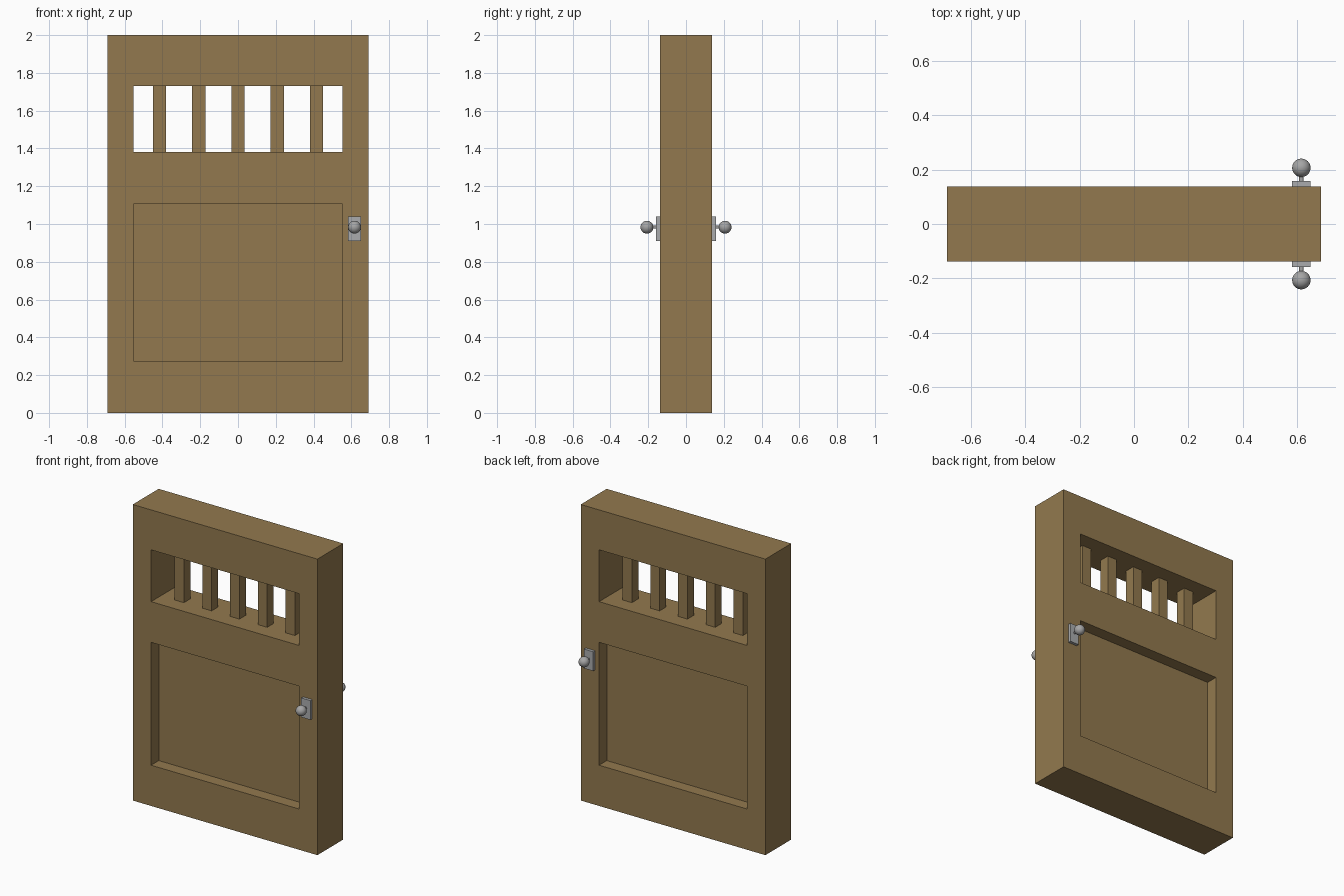
import bpy, bmesh, math
from mathutils import Matrix, Vector

if "Cube" in bpy.data.objects:
    bpy.data.objects.remove(bpy.data.objects["Cube"])


def material(name, rgb):
    m = bpy.data.materials.new(name)
    m.diffuse_color = (*rgb, 1)
    m.use_nodes = True
    m.node_tree.nodes["Principled BSDF"].inputs["Base Color"].default_value = m.diffuse_color
    return m


wood = material("brown_wood", (0.288, 0.191, 0.077))
plate_metal = material("plate_grey", (0.40, 0.41, 0.42))
knob_metal = material("knob_grey", (0.38, 0.38, 0.38))


def finish(name, bm, mat):
    bmesh.ops.recalc_face_normals(bm, faces=bm.faces)
    me = bpy.data.meshes.new(name)
    bm.to_mesh(me)
    bm.free()
    me.materials.append(mat)
    ob = bpy.data.objects.new(name, me)
    bpy.context.collection.objects.link(ob)
    return ob


def box(name, x, y, z, mat):
    bm = bmesh.new()
    size = Matrix.Diagonal((x[1] - x[0], y[1] - y[0], z[1] - z[0], 1))
    centre = Vector((sum(x) / 2, sum(y) / 2, sum(z) / 2))
    bmesh.ops.create_cube(bm, size=1, matrix=Matrix.Translation(centre) @ size)
    return finish(name, bm, mat)


T = 0.138                                   # half thickness of the door
xs = [-0.69, -0.553, 0.553, 0.69]
zs = [0, 0.275, 1.105, 1.38, 1.73, 2.0]

# Door frame: one solid with a panel opening and a window opening
bm = bmesh.new()
v = [[bm.verts.new((x, -T, z)) for z in zs] for x in xs]
for i in range(3):
    for j in range(5):
        if i == 1 and j in (1, 3):
            continue
        bm.faces.new((v[i][j], v[i + 1][j], v[i + 1][j + 1], v[i][j + 1]))
ext = bmesh.ops.extrude_face_region(bm, geom=bm.faces[:], use_keep_orig=True)
moved = [g for g in ext["geom"] if isinstance(g, bmesh.types.BMVert)]
bmesh.ops.translate(bm, verts=moved, vec=(0, 2 * T, 0))
finish("door_frame", bm, wood)

# Recessed lower panel
box("lower_panel", (xs[1], xs[2]), (-0.056, 0.056), (zs[1], zs[2]), wood)

# Window bars
for k in range(-2, 3):
    c = k * 0.2075
    box(f"window_bar_{k + 3}", (c - 0.035, c + 0.035), (-0.035, 0.035),
        (zs[3], zs[4]), wood)

# Handles on both sides: back plate, stem and round knob
KX, KZ = 0.617, 0.983
for side, s in (("front", -1), ("back", 1)):
    box(f"{side}_handle_plate", (KX - 0.034, KX + 0.034),
        sorted((s * T, s * 0.158)), (0.911, 1.041), plate_metal)
    bm = bmesh.new()
    bmesh.ops.create_cone(bm, cap_ends=True, segments=24, radius1=0.008,
                          radius2=0.008, depth=0.045,
                          matrix=Matrix.Translation((KX, s * 0.172, KZ))
                          @ Matrix.Rotation(math.pi / 2, 4, 'X'))
    stem = finish(f"{side}_handle_stem", bm, knob_metal)
    bm = bmesh.new()
    bmesh.ops.create_uvsphere(bm, u_segments=32, v_segments=16, radius=0.034,
                              matrix=Matrix.Translation((KX, s * 0.207, KZ)))
    knob = finish(f"{side}_handle_knob", bm, knob_metal)
    for ob in (stem, knob):
        for p in ob.data.polygons:
            p.use_smooth = len(p.vertices) < 5
